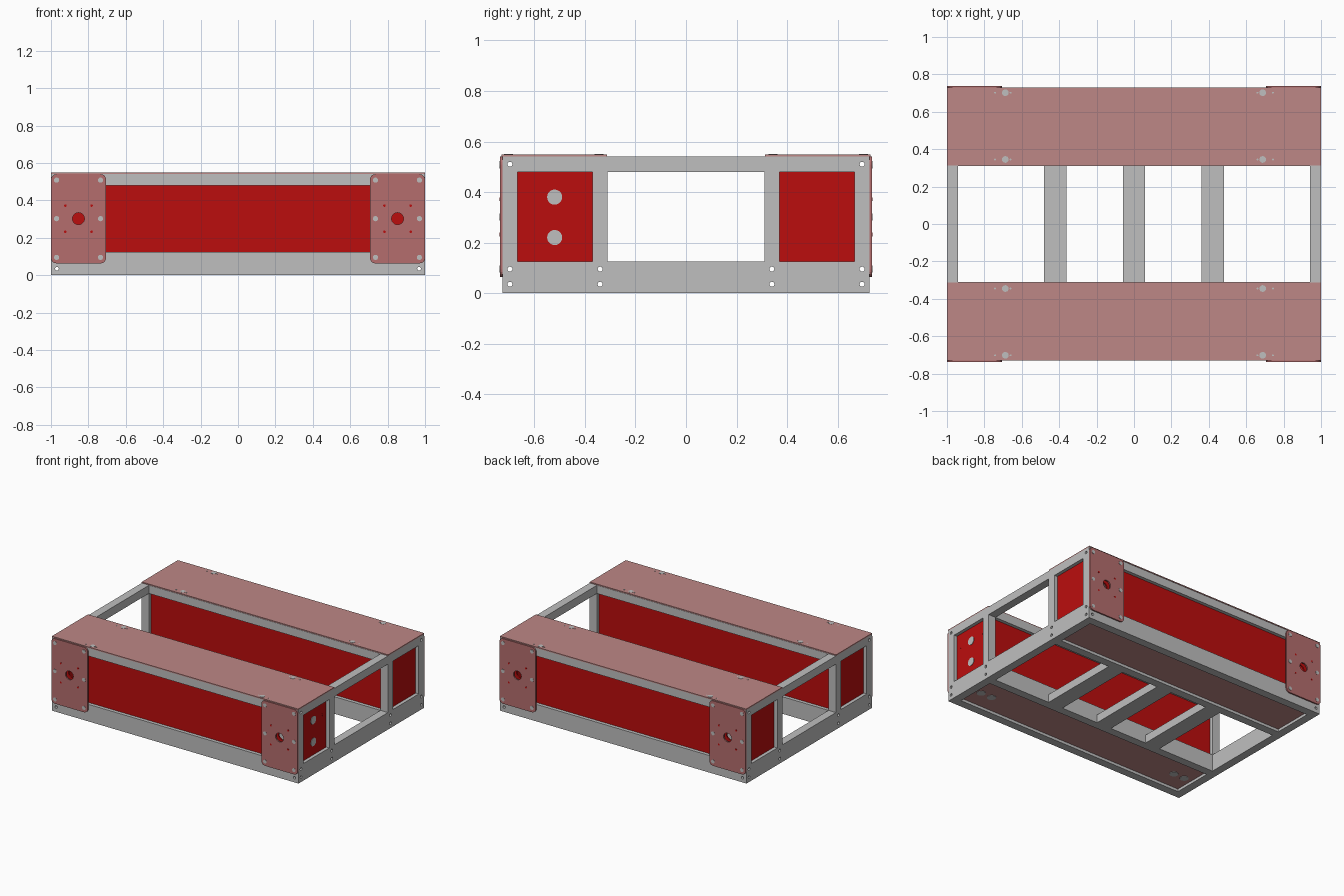
import bpy
import bmesh
from math import pi
from mathutils import Matrix, Vector

if "Cube" in bpy.data.objects:
    bpy.data.objects.remove(bpy.data.objects["Cube"], do_unlink=True)


def material(name, rgb):
    m = bpy.data.materials.new(name)
    m.use_nodes = True
    m.diffuse_color = (*rgb, 1)
    m.node_tree.nodes["Principled BSDF"].inputs["Base Color"].default_value = (*rgb, 1)
    return m


GREY = material("metal grey", (0.52, 0.52, 0.52))
RED = material("panel red", (0.50, 0.004, 0.004))
PINK = material("cover pink", (0.51, 0.245, 0.238))
ROSE = material("plate rose", (0.46, 0.155, 0.155))

TURN = {"x": Matrix.Rotation(pi / 2, 4, "Y"),
        "y": Matrix.Rotation(pi / 2, 4, "X"),
        "z": Matrix.Identity(4)}


def finish(bm, name, mat):
    mesh = bpy.data.meshes.new(name)
    bm.to_mesh(mesh)
    bm.free()
    if mat:
        mesh.materials.append(mat)
    ob = bpy.data.objects.new(name, mesh)
    bpy.context.collection.objects.link(ob)
    return ob


def box(name, x, y, z, mat, radius=0):
    """Box from three (low, high) ranges; radius rounds the edges along y."""
    bm = bmesh.new()
    bmesh.ops.create_cube(bm, size=1)
    for v in bm.verts:
        v.co = Vector([r[0] if c < 0 else r[1] for c, r in zip(v.co, (x, y, z))])
    if radius:
        edges = [e for e in bm.edges
                 if abs(e.verts[0].co.y - e.verts[1].co.y) > 1e-5]
        bmesh.ops.bevel(bm, geom=edges, offset=radius, segments=5,
                        profile=0.5, affect="EDGES")
    return finish(bm, name, mat)


def discs(name, centres, radius, depth, axis, mat=None, sides=20):
    """One object holding a short cylinder along the axis at every centre."""
    bm = bmesh.new()
    for c in centres:
        bmesh.ops.create_cone(bm, cap_ends=True, segments=sides, radius1=radius,
                              radius2=radius, depth=depth,
                              matrix=Matrix.Translation(c) @ TURN[axis])
    return finish(bm, name, mat)


def drill(parts, cutter):
    """Cut the holes for good and drop the cutter."""
    for ob in parts:
        mod = ob.modifiers.new("holes", "BOOLEAN")
        mod.operation = "DIFFERENCE"
        mod.solver = "EXACT"
        mod.object = cutter
        bpy.context.view_layer.objects.active = ob
        bpy.ops.object.modifier_apply(modifier=mod.name)
    bpy.data.objects.remove(cutter, do_unlink=True)


def span(s, a, b):
    return tuple(sorted((s * a, s * b)))


IN, OUT = 0.667, 0.727          # depth range of the outer tubes
LOW, HIGH, TOP = 0.125, 0.48, 0.54
SIDES = {1: "left", -1: "right"}
ENDS = {1: "back", -1: "front"}
frame, bottom = [], []

# End frames: posts, sills and top rails
for sx, side in SIDES.items():
    x = span(sx, 0.94, 1)
    bottom.append(box(f"{side}_sill", x, (-IN, IN), (0, LOW), GREY))
    frame.append(box(f"{side}_top_rail", x, (-IN, IN), (HIGH, TOP), GREY))
    for sy, end in ENDS.items():
        frame.append(box(f"{end}_{side}_corner_post", x, span(sy, IN, OUT), (0, TOP), GREY))
        box(f"{end}_{side}_inner_post", x, span(sy, 0.31, 0.37), (LOW, HIGH), GREY)
        box(f"{end}_{side}_end_panel", span(sx, 0.965, 0.975),
            span(sy, 0.37, IN), (LOW, HIGH), RED)

# Long rails, covers and panels of the two boxes
for sy, end in ENDS.items():
    for label, y in (("outer", span(sy, IN, OUT)), ("inner", span(sy, 0.31, 0.37))):
        bottom.append(box(f"{end}_{label}_sill", (-0.94, 0.94), y, (0, LOW), GREY))
        frame.append(box(f"{end}_{label}_top_rail", (-0.94, 0.94), y, (HIGH, TOP), GREY))
    box(f"{end}_top_cover", (-1, 1), span(sy, 0.312, 0.73), (TOP, 0.548), PINK)
    box(f"{end}_floor", (-0.94, 0.94), span(sy, 0.37, IN), (0.02, 0.028), PINK)
    box(f"{end}_inner_panel", (-0.94, 0.94), span(sy, 0.335, 0.345), (LOW, HIGH), RED)
    drilled = [box(f"{end}_outer_panel", (-0.94, 0.94), span(sy, 0.692, 0.702),
                   (LOW, HIGH), RED)]

    # Rounded corner plates with a centre hole, bolts and small holes
    bolts, dots = [], []
    for sx, side in SIDES.items():
        drilled.append(box(f"{end}_{side}_corner_plate", span(sx, 0.705, 1),
                           span(sy, OUT, 0.737), (0.063, TOP), ROSE, 0.03))
        bolts += [(sx * x, sy * 0.737, z) for x in (0.735, 0.97)
                  for z in (0.095, 0.302, 0.508)]
        dots += [(sx * (0.853 + dx), sy * 0.737, 0.302 + dz)
                 for dx in (-0.07, 0.07) for dz in (-0.07, 0.07)]
    discs(f"{end}_plate_bolts", bolts, 0.014, 0.004, "y", GREY)
    discs(f"{end}_plate_pins", dots, 0.007, 0.002, "y", RED, 12)
    drill(drilled, discs("centre_cutter", [(s * 0.853, sy * 0.71, 0.302) for s in SIDES],
                         0.032, 0.15, "y"))

    # Fittings on the top cover
    rows = (sy * 0.345, sy * 0.702)
    discs(f"{end}_cover_fittings", [(s * 0.688, y, 0.548) for s in SIDES for y in rows],
          0.018, 0.004, "z", GREY)
    discs(f"{end}_cover_pins", [(s * x, y, 0.548) for s in SIDES for y in rows
                                for x in (0.66, 0.743)], 0.005, 0.002, "z", GREY, 12)

# Floor cross bars
for label, x in (("right", -0.42), ("middle", 0), ("left", 0.42)):
    box(f"{label}_cross_bar", (x - 0.06, x + 0.06), (-0.31, 0.31), (0, 0.06), GREY)

# Sockets in one end panel and in the front floor
discs("end_sockets", [(0.975, -0.52, z) for z in (0.22, 0.38)], 0.03, 0.006, "x", GREY)
discs("end_socket_pins", [(0.975, y, 0.38) for y in (-0.63, -0.41)], 0.01, 0.002, "x", RED, 12)
discs("floor_sockets", [(s * x, -0.53, 0.02) for s in SIDES for x in (0.79, 0.88)],
      0.03, 0.006, "z", GREY)

# Bolt holes right through the tubes
holes = [(0, s * 0.697, z) for s in ENDS for z in (0.035, 0.095, 0.51)]
holes += [(0, s * 0.34, z) for s in ENDS for z in (0.035, 0.095)]
drill(frame + bottom, discs("long_cutter", holes, 0.01, 3, "x", sides=12))
posts = [ob for ob in frame if "post" in ob.name]
ends = [ob for ob in bottom if ob.name in ("left_sill", "right_sill")]
drill(posts + ends, discs("cross_cutter", [(s * 0.968, 0, 0.035) for s in SIDES],
                          0.01, 3, "y", sides=12))
